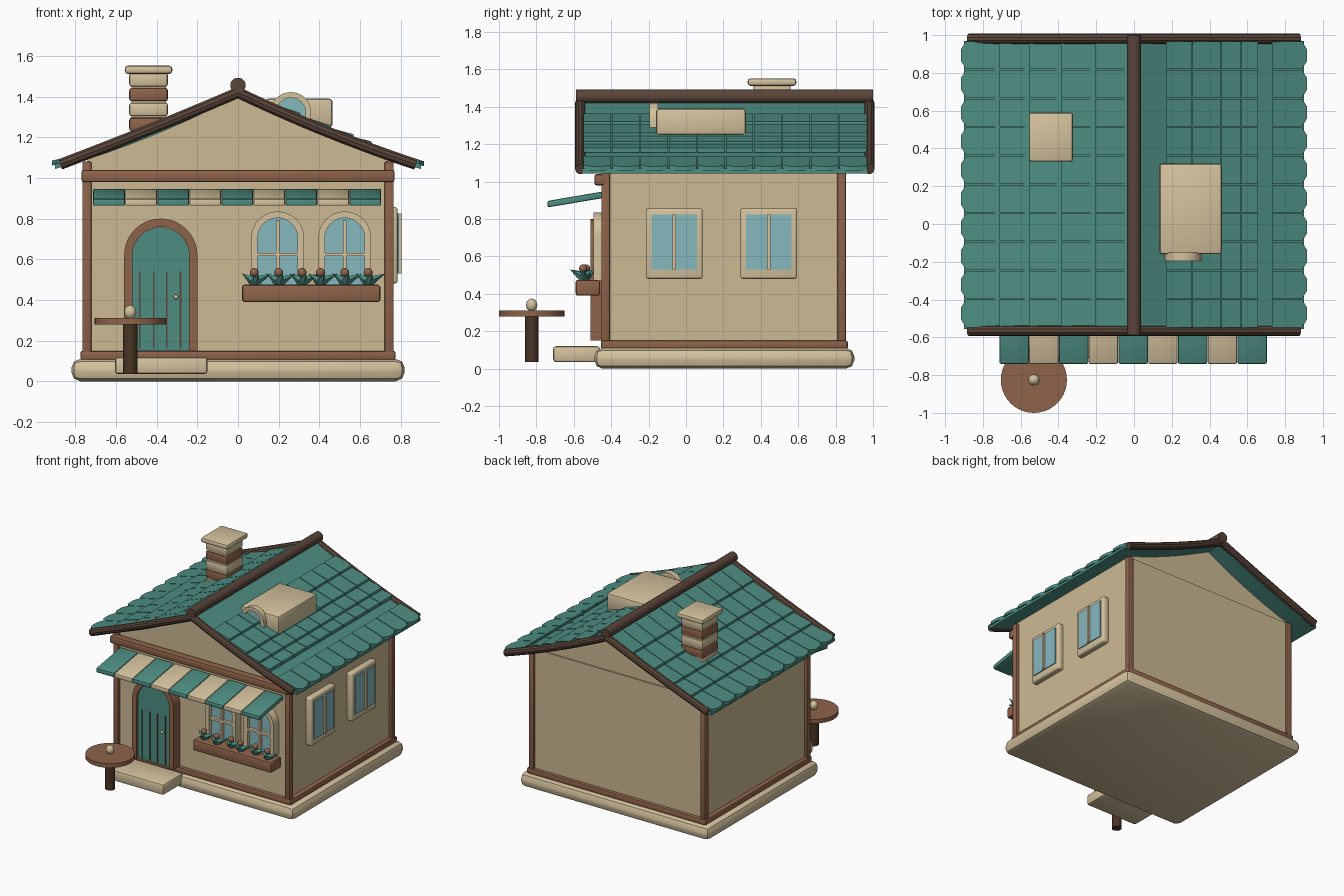
import bpy, bmesh, math
from mathutils import Vector

if "Cube" in bpy.data.objects:
    bpy.data.objects.remove(bpy.data.objects["Cube"])


def material(name, r, g, b):
    m = bpy.data.materials.new(name)
    m.diffuse_color = (r, g, b, 1)
    m.use_nodes = True
    m.node_tree.nodes["Principled BSDF"].inputs["Base Color"].default_value = m.diffuse_color
    return m


PLASTER = material("plaster", 0.60, 0.49, 0.29)
CREAM = material("cream", 0.66, 0.54, 0.34)
TEAL = material("teal", 0.075, 0.27, 0.225)
WOOD = material("wood", 0.27, 0.125, 0.068)
DARK = material("dark_wood", 0.10, 0.058, 0.04)
LEG = material("deep_brown", 0.065, 0.035, 0.018)
GLASS = material("glass", 0.24, 0.48, 0.52)


def finish(name, bm, mat, bevel=0.0, segments=3):
    bmesh.ops.recalc_face_normals(bm, faces=bm.faces)
    if bevel:
        bmesh.ops.bevel(bm, geom=bm.edges[:], offset=bevel, segments=segments,
                        profile=0.5, affect='EDGES', clamp_overlap=True)
    me = bpy.data.meshes.new(name)
    bm.to_mesh(me)
    bm.free()
    me.materials.append(mat)
    ob = bpy.data.objects.new(name, me)
    bpy.context.collection.objects.link(ob)
    return ob


def add_prism(bm, bottom, top):
    lo = [bm.verts.new(p) for p in bottom]
    hi = [bm.verts.new(p) for p in top]
    bm.faces.new(lo)
    bm.faces.new(hi)
    n = len(lo)
    for i in range(n):
        bm.faces.new((lo[i], lo[(i + 1) % n], hi[(i + 1) % n], hi[i]))


def prism(name, pts, y0, y1, mat, bevel=0.0):
    """Extrude an x-z outline along y."""
    bm = bmesh.new()
    add_prism(bm, [(x, y0, z) for x, z in pts], [(x, y1, z) for x, z in pts])
    return finish(name, bm, mat, bevel, 2)


def box(name, x0, x1, y0, y1, z0, z1, mat, bevel=0.0):
    return prism(name, [(x0, z0), (x1, z0), (x1, z1), (x0, z1)], y0, y1, mat, bevel)


def cylinder(name, a, b, r, mat, sides=24, r2=None):
    a, b = Vector(a), Vector(b)
    bm = bmesh.new()
    bmesh.ops.create_cone(bm, cap_ends=True, segments=sides, radius1=r,
                          radius2=r if r2 is None else r2, depth=(b - a).length)
    rot = (b - a).to_track_quat('Z', 'Y').to_matrix()
    bmesh.ops.rotate(bm, verts=bm.verts, matrix=rot)
    bmesh.ops.translate(bm, verts=bm.verts, vec=(a + b) / 2)
    return finish(name, bm, mat)


def ball(name, c, r, mat, stretch=1.0):
    bm = bmesh.new()
    bmesh.ops.create_uvsphere(bm, u_segments=16, v_segments=10, radius=r)
    bmesh.ops.scale(bm, verts=bm.verts, vec=(1, 1, stretch))
    bmesh.ops.translate(bm, verts=bm.verts, vec=c)
    return finish(name, bm, mat)


def arch(cx, r, z0, spring, n=20):
    arc = [(cx + r * math.cos(math.pi * i / n), spring + r * math.sin(math.pi * i / n))
           for i in range(n + 1)]
    return [(cx + r, z0)] + arc + [(cx - r, z0)]


def arch_frame(name, cx, r_out, r_in, z0, spring, y0, y1, mat):
    ring = arch(cx, r_out, z0, spring) + arch(cx, r_in, z0, spring)[::-1]
    return prism(name, ring, y0, y1, mat)


# Base, walls and timber frame
box("base_slab", -0.82, 0.82, -0.49, 0.90, 0.0, 0.11, CREAM, 0.045)
box("walls", -0.74, 0.74, -0.43, 0.84, 0.09, 1.08, PLASTER)
box("sill_beam", -0.775, 0.775, -0.455, 0.865, 0.105, 0.15, WOOD, 0.01)
for x in (-0.743, 0.743):
    for y in (-0.43, 0.833):
        box("corner_post", x - 0.023, x + 0.023, y - 0.023, y + 0.023, 0.12, 1.08, WOOD, 0.008)
box("front_beam", -0.77, 0.77, -0.49, -0.43, 0.98, 1.04, WOOD, 0.012)
box("front_step", -0.605, -0.15, -0.71, -0.46, 0.035, 0.12, CREAM, 0.015)


# Roof height across the house; sag curves the slope
def roof_z(x, sag):
    t = abs(x) / 0.88
    return 1.43 - 0.355 * t - sag * 4 * t * (1 - t)


STEPS = [i / 12 for i in range(13)]
gable = [(-0.74 + 1.48 * i / 24, 0) for i in range(25)]
gable = [(x, roof_z(x, 0.028) - 0.022) for x, _ in gable]
prism("gable", gable + [(0.74, 1.07), (-0.74, 1.07)], -0.43, 0.83, PLASTER)

courses = {-1: [(0.03, 0.21), (0.21, 0.39), (0.39, 0.56), (0.56, 0.715), (0.715, 0.915)],
           1: [(0.17, 0.31), (0.31, 0.46), (0.46, 0.57), (0.57, 0.66), (0.73, 0.915)]}
for side, label in ((-1, "left"), (1, "right")):
    # Curved sheet under the tiles
    sag = 0.028 if side < 0 else 0.022
    top = [(side * 0.9 * t, roof_z(0.9 * t, sag)) for t in STEPS]
    prism(label + "_roof_sheet", top + [(x, z - 0.025) for x, z in reversed(top)],
          -0.555, 0.97, TEAL)
    # Overlapping tiles with pointed ends along the eave
    bm = bmesh.new()
    tile_sag = 0.028 if side < 0 else 0.006
    for xa, xb in courses[side]:
        za, zb = roof_z(xa, tile_sag) + 0.006, roof_z(xb, tile_sag) + 0.02
        for row in range(10):
            y0 = -0.55 + 0.152 * row + 0.003
            y1 = y0 + 0.146
            plan = [(xa, y0), (xb - 0.003, y0), (xb - 0.003, y1), (xa, y1)]
            if xb > 0.9:
                plan = [(xa, y0), (xb - 0.025, y0), (xb, y0 + 0.04),
                        (xb, y1 - 0.04), (xb - 0.025, y1), (xa, y1)]
            hi = [(side * x, y, za + (zb - za) * (x - xa) / (xb - xa)) for x, y in plan]
            add_prism(bm, [(x, y, z - 0.024) for x, y, z in hi], hi)
    finish(label + "_roof_tiles", bm, TEAL)
    # Round trims along the gable edges
    rake_sag = 0.006 if side < 0 else 0.016
    for y in (-0.565, 0.98):
        cu = bpy.data.curves.new("rake_trim", 'CURVE')
        cu.dimensions = '3D'
        cu.bevel_depth = 0.028
        cu.bevel_resolution = 3
        cu.use_fill_caps = True
        sp = cu.splines.new('POLY')
        sp.points.add(len(STEPS) - 1)
        for p, t in zip(sp.points, STEPS):
            p.co = (side * 0.875 * t, y, roof_z(0.875 * t, rake_sag) - 0.01, 1)
        cu.materials.append(DARK)
        trim = bpy.data.objects.new("rake_trim", cu)
        bpy.context.collection.objects.link(trim)
cylinder("ridge_pole", (0, -0.587, 1.455), (0, 1.0, 1.455), 0.038, DARK)

# Chimney with alternating courses
for i in range(5):
    z = 1.158 + 0.073 * i
    box("chimney_course", -0.535, -0.345, 0.36, 0.56, z, z + 0.066,
        WOOD if i % 2 else CREAM, 0.012)
box("chimney_core", -0.525, -0.355, 0.37, 0.55, 1.15, 1.52, CREAM)
box("chimney_cap", -0.557, -0.323, 0.33, 0.59, 1.512, 1.552, CREAM, 0.014)

# Dormer
box("dormer", 0.135, 0.465, -0.16, 0.32, 1.25, 1.39, CREAM, 0.015)
arch_frame("dormer_frame", 0.26, 0.10, 0.072, 1.23, 1.322, -0.195, -0.15, CREAM)
prism("dormer_glass", arch(0.26, 0.075, 1.23, 1.322), -0.175, -0.155, GLASS)

# Striped awning
for i in range(9):
    x = -0.713 + 0.1575 * i
    bm = bmesh.new()
    side_pts = [(-0.74, 0.862), (-0.74, 0.897), (-0.44, 0.948), (-0.44, 0.913)]
    add_prism(bm, [(x + 0.001, y, z) for y, z in side_pts],
              [(x + 0.1565, y, z) for y, z in side_pts])
    finish("awning_stripe", bm, CREAM if i % 2 else TEAL, 0.008, 2)

# Door
arch_frame("door_frame", -0.38, 0.18, 0.14, 0.15, 0.62, -0.51, -0.43, WOOD)
prism("door", arch(-0.38, 0.142, 0.15, 0.615), -0.495, -0.43, TEAL)
for x in (-0.483, -0.415, -0.35, -0.283):
    box("door_groove", x - 0.004, x + 0.004, -0.501, -0.494, 0.16, 0.54, DARK)
ball("door_knob", (-0.305, -0.505, 0.415), 0.012, CREAM)

# Arched front windows
for cx in (0.195, 0.525):
    arch_frame("window_frame", cx, 0.13, 0.098, 0.47, 0.705, -0.495, -0.43, CREAM)
    prism("window_glass", arch(cx, 0.1, 0.47, 0.705), -0.465, -0.43, GLASS)
    box("window_bar", cx - 0.008, cx + 0.008, -0.49, -0.46, 0.47, 0.79, CREAM)
    box("window_crossbar", cx - 0.1, cx + 0.1, -0.49, -0.46, 0.615, 0.632, CREAM)

# Planter with flowers and leaves
box("planter", 0.02, 0.70, -0.59, -0.46, 0.39, 0.475, WOOD, 0.012)
for i, x in enumerate((0.08, 0.2, 0.315, 0.405, 0.525, 0.64)):
    y = -0.55 if i % 2 else -0.535
    cylinder("flower_stem", (x, y, 0.46), (x, y, 0.53), 0.007, TEAL, 8)
    ball("flower", (x, y, 0.535), 0.022, WOOD)
    for dx, dy in ((0.085, 0.01), (-0.06, 0.02), (0.02, -0.07), (-0.02, 0.05)):
        cylinder("leaf", (x, y, 0.487), (x + dx, y + dy, 0.53), 0.027, TEAL, 4, 0.0)

# Windows on the right wall
for cy in (-0.0625, 0.4425):
    bm = bmesh.new()
    outline = [(-0.152, 0.48), (0.152, 0.48), (0.152, 0.857), (-0.152, 0.857)]
    add_prism(bm, [(0.73, cy + y, z) for y, z in outline],
              [(0.785, cy + y, z) for y, z in outline])
    finish("side_window_frame", bm, CREAM, 0.014)
    box("side_window_glass", 0.77, 0.792, cy - 0.122, cy + 0.122, 0.53, 0.825, GLASS)
    box("side_window_bar", 0.78, 0.805, cy - 0.009, cy + 0.009, 0.53, 0.825, CREAM)

# Round table
cylinder("table_top", (-0.53, -0.825, 0.278), (-0.53, -0.825, 0.31), 0.175, WOOD, 40)
cylinder("table_leg", (-0.53, -0.825, 0.035), (-0.53, -0.825, 0.285), 0.036, LEG)
ball("table_ornament", (-0.53, -0.825, 0.34), 0.03, CREAM, 1.15)

# Turn trims into meshes and shade smoothly, keeping sharp edges
bpy.ops.object.select_all(action='SELECT')
bpy.context.view_layer.objects.active = bpy.data.objects["rake_trim"]
bpy.ops.object.convert(target='MESH')
bpy.ops.object.select_all(action='SELECT')
bpy.ops.object.shade_smooth_by_angle(angle=math.radians(35))
